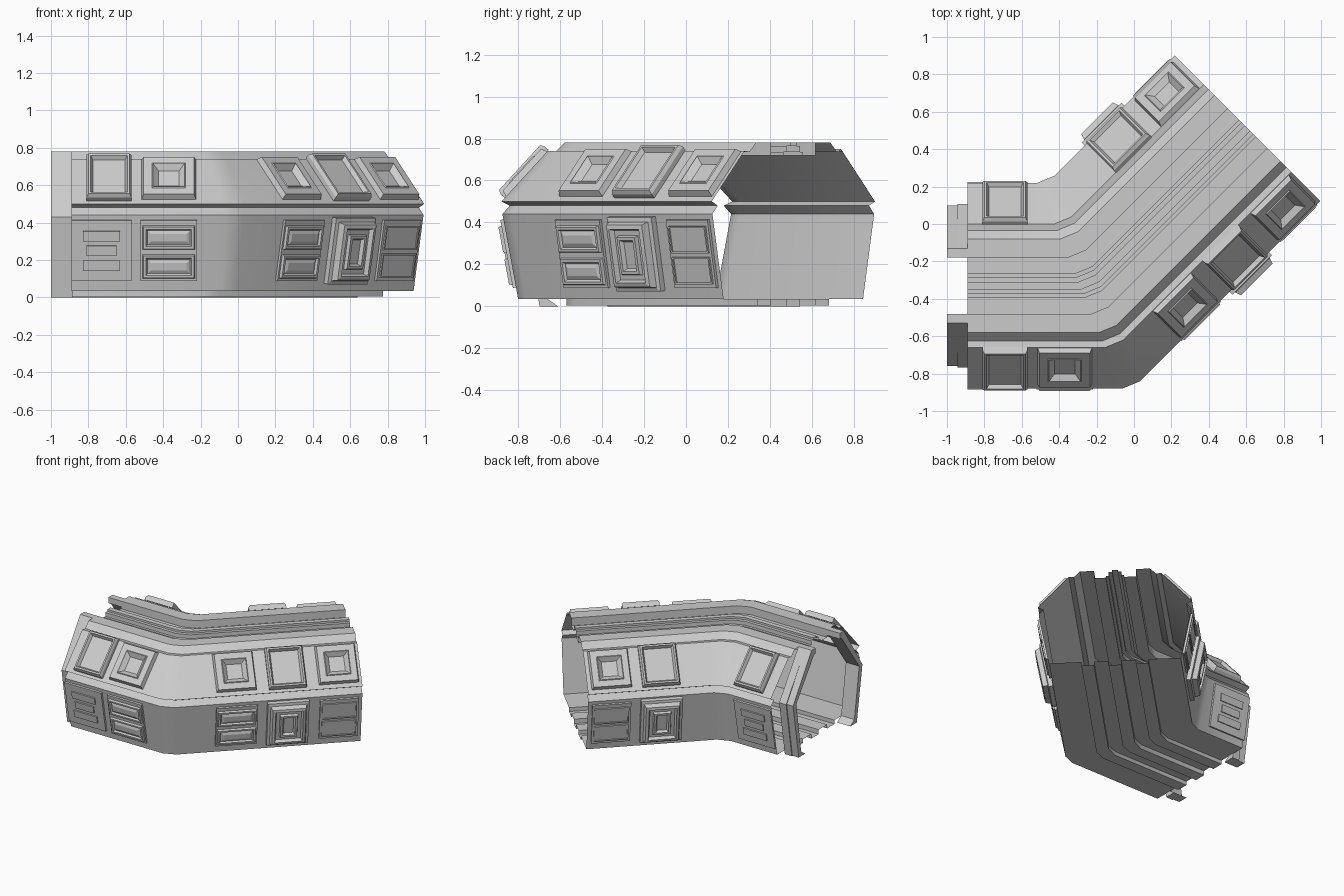
import bpy, bmesh, math
from mathutils import Vector

if "Cube" in bpy.data.objects:
    bpy.data.objects.remove(bpy.data.objects["Cube"])

R = math.sqrt(0.5)
CORNER = Vector((-0.235, -0.33, 0))
# each straight run: direction and left-hand normal
RUN = {1: (Vector((1, 0, 0)), Vector((0, 1, 0))),
       2: (Vector((R, R, 0)), Vector((-R, R, 0)))}
MITER = Vector((-math.tan(math.pi / 8), 1, 0))
UP = Vector((0, 0, 1))


def make(name, bm, smooth=False):
    bmesh.ops.recalc_face_normals(bm, faces=bm.faces)
    me = bpy.data.meshes.new(name)
    bm.to_mesh(me)
    bm.free()
    ob = bpy.data.objects.new(name, me)
    bpy.context.collection.objects.link(ob)
    if smooth:
        bpy.ops.object.select_all(action='DESELECT')
        ob.select_set(True)
        bpy.context.view_layer.objects.active = ob
        bpy.ops.object.shade_smooth_by_angle(angle=math.radians(24))
    return ob


def loft(bm, rows, cap=False):
    """Join closed loops of points into a skin."""
    vs = [[bm.verts.new(p) for p in r] for r in rows]
    n = len(vs[0])
    for a, b in zip(vs, vs[1:]):
        for i in range(n):
            j = (i + 1) % n
            bm.faces.new((a[i], a[j], b[j], b[i]))
    if cap:
        bm.faces.new(vs[-1])
    return vs


def at(run, s, d, z):
    along, left = RUN[run]
    return CORNER + along * s + left * d + UP * z


# ---- corridor shell: profile swept round the 45 degree bend ----
half = [(0.02, 0.78), (0.02, 0.765), (0.045, 0.765), (0.045, 0.735), (0.065, 0.735),
        (0.065, 0.72), (0.15, 0.72), (0.15, 0.78), (0.25, 0.78), (0.295, 0.735),
        (0.33, 0.74), (0.55, 0.50), (0.51, 0.48), (0.545, 0.44), (0.47, 0.035),
        (0.24, 0.035), (0.24, 0.005), (0.15, 0.005), (0.15, 0.035),
        (0.045, 0.035), (0.045, 0.0)]
profile = half + [(-d, z) for d, z in reversed(half)]
T = 0.055
rows = [[at(1, -0.655, d, z) for d, z in profile],
        [CORNER + MITER * d - RUN[1][0] * T + UP * z for d, z in profile],
        [CORNER + MITER * d + RUN[2][0] * T + UP * z for d, z in profile],
        [at(2, 1.19, d, z) for d, z in profile]]
bm = bmesh.new()
loft(bm, rows)
make("corridor_shell", bm, True)

# ---- end collar: two stepped bands on each side ----
for sg in (1, -1):
    for k, (s0, s1, g) in enumerate(((-0.765, -0.71, 0.0), (-0.71, -0.65, 0.008))):
        loop = [(0.15, 0.78), (0.20, 0.78), (0.43 + g, 0.43), (0.36 + g, 0.0),
                (0.28, 0.0), (0.33, 0.035), (0.39, 0.43), (0.17, 0.735), (0.15, 0.735)]
        bm = bmesh.new()
        vs = loft(bm, [[at(1, s, d * sg, z) for d, z in loop] for s in (s0, s1)], True)
        bm.faces.new(vs[0])
        make("end_collar", bm)

# ---- wall panels ----
FACES = {"upper": ((0.33, 0.74), (0.55, 0.50)), "lower": ((0.545, 0.44), (0.47, 0.035))}


def nested(bm, run, side, face, s, v, w, h, steps):
    """Rectangular rings (inset, height) on a wall face, closed by the last ring."""
    (d1, z1), (d0, z0) = FACES[face]
    along, left = RUN[run]
    up = (left * side * (d1 - d0) + UP * (z1 - z0)).normalized()
    out = (left * side * (z1 - z0) - UP * (d1 - d0)).normalized()
    mid = at(run, s, side * (d0 + d1) / 2, (z0 + z1) / 2) + up * v
    rings = []
    for inset, ht in steps:
        a, b = w / 2 - inset, h / 2 - inset
        rings.append([mid + along * x + up * y + out * ht
                      for x, y in ((-a, -b), (a, -b), (a, b), (-a, b))])
    loft(bm, rings, True)


def skylight(run, side, s):
    bm = bmesh.new()
    nested(bm, run, side, "upper", s, 0.015, 0.24 if run == 1 else 0.27, 0.31,
           [(0, 0), (0, 0.025), (0.01, 0.045), (0.022, 0.045), (0.035, 0.022)])
    make("skylight", bm)


def hatch(run, side, s):
    bm = bmesh.new()
    nested(bm, run, side, "upper", s, 0.015, 0.29, 0.29,
           [(0, 0), (0.01, 0.03), (0.055, 0.03), (0.06, 0.035), (0.09, 0.006)])
    make("roof_hatch", bm)


def slot_panel(run, side, s):
    bm = bmesh.new()
    nested(bm, run, side, "lower", s, 0.015, 0.32, 0.33, [(0, 0), (0, 0.015)])
    for v, w in ((0.095, 0.2), (0.015, 0.16), (-0.065, 0.2)):
        nested(bm, run, side, "lower", s, v, w, 0.055, [(0, 0.015), (0, 0.024)])
    make("slot_panel", bm)


def double_window(run, side, s):
    bm = bmesh.new()
    nested(bm, run, side, "lower", s, 0.015, 0.3, 0.33, [(0, 0), (0, 0.015)])
    for v in (0.087, -0.07):
        nested(bm, run, side, "lower", s, v, 0.28, 0.13,
               [(0, 0.015), (0.005, 0.03), (0.018, 0.03), (0.026, 0.018), (0.045, 0.026)])
    make("double_window", bm)


def flat_panel(run, side, s):
    bm = bmesh.new()
    nested(bm, run, side, "lower", s, 0.015, 0.28, 0.33, [(0, 0), (0, 0.015)])
    for v in (0.085, -0.065):
        nested(bm, run, side, "lower", s, v, 0.25, 0.13,
               [(0, 0.015), (0, 0.024), (0.008, 0.024), (0.008, 0.017)])
    make("flat_panel", bm)


def bay_window(run, side, s):
    bm = bmesh.new()
    nested(bm, run, side, "lower", s, 0.015, 0.3, 0.36,
           [(0, 0), (0, 0.03), (0.02, 0.035), (0.03, 0.07), (0.05, 0.075),
            (0.06, 0.05), (0.085, 0.05), (0.09, 0.07), (0.105, 0.07), (0.115, 0.05)])
    make("bay_window", bm)


OUTER, INNER = -1, 1
for build, run, side, s in (
        (skylight, 1, OUTER, -0.455), (hatch, 1, OUTER, -0.135),
        (slot_panel, 1, OUTER, -0.495), (double_window, 1, OUTER, -0.135),
        (skylight, 1, INNER, -0.455), (slot_panel, 1, INNER, -0.495),
        (hatch, 2, OUTER, 0.286), (skylight, 2, OUTER, 0.654), (hatch, 2, OUTER, 1.025),
        (double_window, 2, OUTER, 0.286), (bay_window, 2, OUTER, 0.654),
        (flat_panel, 2, OUTER, 1.025),
        (skylight, 2, INNER, 0.66), (hatch, 2, INNER, 1.015),
        (bay_window, 2, INNER, 0.66), (flat_panel, 2, INNER, 1.02)):
    build(run, side, s)
